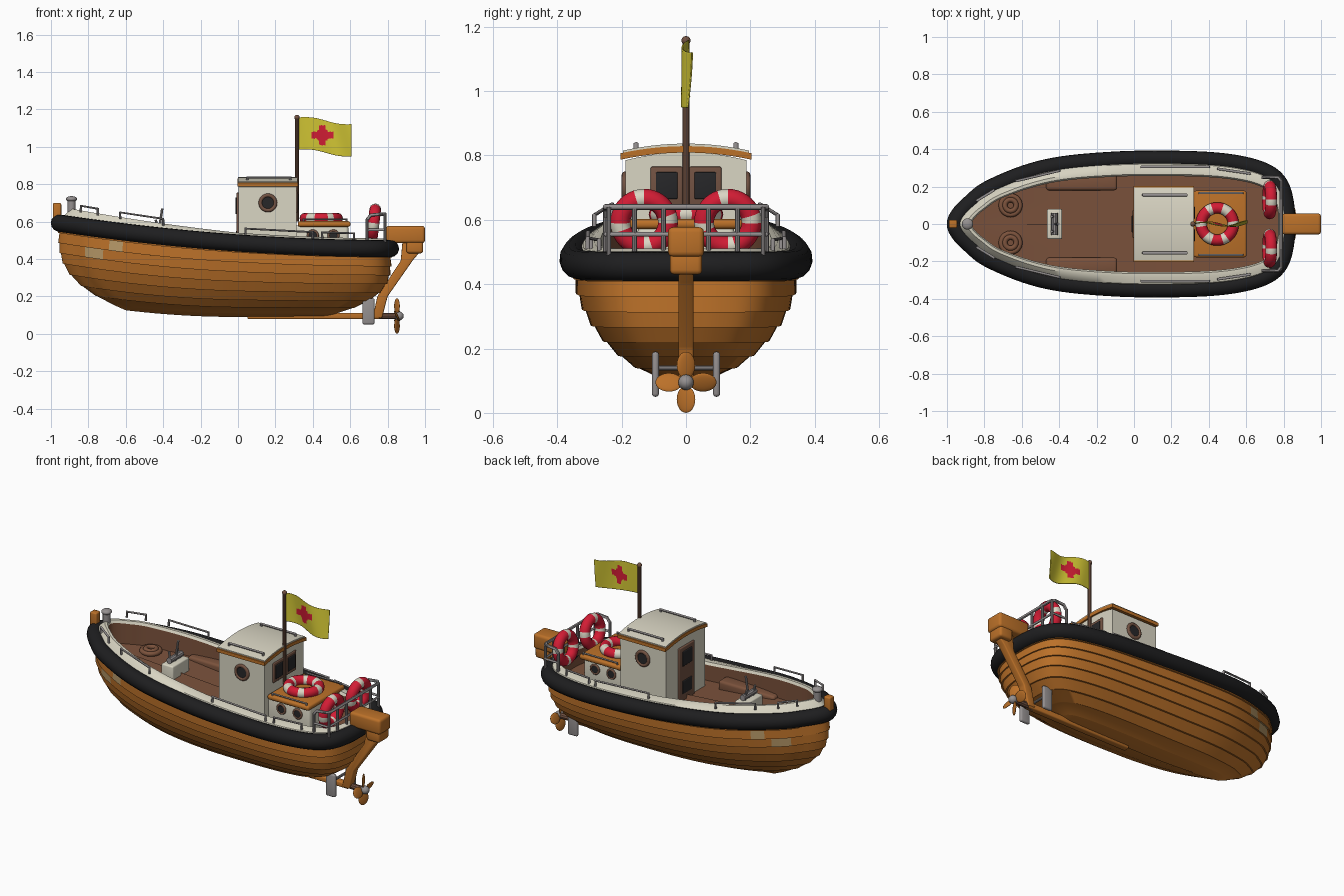
import bpy, bmesh, math
from mathutils import Vector, Matrix

if "Cube" in bpy.data.objects:
    bpy.data.objects.remove(bpy.data.objects["Cube"])


def material(name, r, g, b):
    m = bpy.data.materials.new(name)
    m.use_nodes = True
    m.diffuse_color = (r, g, b, 1)
    m.node_tree.nodes["Principled BSDF"].inputs["Base Color"].default_value = (r, g, b, 1)
    return m


WOOD = material("orange wood", .5, .165, .022)
CREAM = material("cream paint", .7, .67, .55)
BLACK = material("black rubber", .013, .013, .014)
DECK = material("brown deck", .2, .085, .045)
GREY = material("grey metal", .3, .28, .28)
RED = material("red", .65, .012, .035)
YELLOW = material("yellow cloth", .65, .57, .035)
GLASS = material("dark glass", .02, .02, .022)
FRAME = material("brown frame", .17, .085, .055)
PLATE = material("tan plate", .48, .32, .14)
built = []


def finish(name, bm, mats, rule=None, bevel=0):
    """Turn a bmesh into an object, colouring faces by a rule on their centre."""
    if bevel:
        bmesh.ops.bevel(bm, geom=bm.edges[:], offset=bevel, segments=3, profile=.5, affect='EDGES')
    bmesh.ops.recalc_face_normals(bm, faces=bm.faces[:])
    if rule:
        for f in bm.faces:
            f.material_index = rule(f.calc_center_median())
    me = bpy.data.meshes.new(name)
    bm.to_mesh(me)
    bm.free()
    for m in mats:
        me.materials.append(m)
    ob = bpy.data.objects.new(name, me)
    bpy.context.collection.objects.link(ob)
    built.append(ob)
    return ob


def box(name, lo, hi, mat, bevel=.008):
    lo, hi = Vector(lo), Vector(hi)
    bm = bmesh.new()
    bmesh.ops.create_cube(bm, size=1, matrix=Matrix.Translation((lo + hi) / 2) @ Matrix.Diagonal((*(hi - lo), 1)))
    return finish(name, bm, [mat], bevel=bevel)


def loft(name, rings, mats, rule=None, cap_first=False):
    bm = bmesh.new()
    vs = [[bm.verts.new(p) for p in ring] for ring in rings]
    n = len(vs[0])
    for a, b in zip(vs, vs[1:]):
        for i in range(n):
            j = (i + 1) % n
            bm.faces.new((a[i], a[j], b[j], b[i]))
    bm.faces.new(vs[-1])
    if cap_first:
        bm.faces.new(vs[0])
    return finish(name, bm, mats, rule)


def prism(name, pts, axis, a, b, mat, bevel=0):
    """Extrude a flat profile along x or y."""
    place = (lambda p, t: (t, p[0], p[1])) if axis == 'X' else (lambda p, t: (p[0], t, p[1]))
    bm = bmesh.new()
    face = bm.faces.new([bm.verts.new(place(p, a)) for p in pts])
    ext = bmesh.ops.extrude_face_region(bm, geom=[face])
    d = Vector(place((0, 0), b - a))
    bmesh.ops.translate(bm, vec=d, verts=[v for v in ext["geom"] if isinstance(v, bmesh.types.BMVert)])
    return finish(name, bm, [mat], bevel=bevel)


def tube(name, pts, r, mat, cyclic=False, sides=3):
    cu = bpy.data.curves.new(name, 'CURVE')
    cu.dimensions = '3D'
    cu.bevel_depth, cu.bevel_resolution, cu.use_fill_caps = r, sides, True
    sp = cu.splines.new('POLY')
    sp.points.add(len(pts) - 1)
    for p, co in zip(sp.points, pts):
        p.co = (*co, 1)
    sp.use_cyclic_u = cyclic
    tmp = bpy.data.objects.new(name + " path", cu)
    bpy.context.collection.objects.link(tmp)
    me = bpy.data.meshes.new_from_object(tmp.evaluated_get(bpy.context.evaluated_depsgraph_get()))
    bpy.data.objects.remove(tmp)
    me.materials.clear()
    me.materials.append(mat)
    ob = bpy.data.objects.new(name, me)
    bpy.context.collection.objects.link(ob)
    built.append(ob)


def torus(name, loc, R, r, mats, axis='Z', tilt=0, rule=None):
    rot = {'Z': Matrix(), 'X': Matrix.Rotation(math.pi / 2, 4, 'Y'), 'Y': Matrix.Rotation(math.pi / 2, 4, 'X')}[axis]
    rings = [[((R + r * math.cos(t)) * math.cos(a), (R + r * math.cos(t)) * math.sin(a), r * math.sin(t))
              for a in (math.tau * i / 40 for i in range(40))] for t in (math.tau * k / 12 for k in range(13))]
    ob = loft(name, rings, mats, rule)
    bm = bmesh.new()
    bm.from_mesh(ob.data)
    bmesh.ops.delete(bm, geom=[f for f in bm.faces if len(f.verts) > 4], context='FACES_ONLY')
    bmesh.ops.remove_doubles(bm, verts=bm.verts[:], dist=1e-4)
    bmesh.ops.recalc_face_normals(bm, faces=bm.faces[:])
    bmesh.ops.transform(bm, matrix=Matrix.Translation(loc) @ Matrix.Rotation(tilt, 4, 'Y') @ rot, verts=bm.verts[:])
    bm.to_mesh(ob.data)
    bm.free()


def blob(name, loc, scale, mat, rot=Matrix()):
    bm = bmesh.new()
    bmesh.ops.create_uvsphere(bm, u_segments=20, v_segments=12, radius=1,
                              matrix=Matrix.Translation(loc) @ rot @ Matrix.Diagonal((*scale, 1)))
    return finish(name, bm, [mat])


# Plan outline of the boat, bow at -x
key = [(-.955, 0), (-.93, .055), (-.87, .115), (-.78, .185), (-.58, .27), (-.38, .317), (-.1, .342), (.15, .347),
       (.4, .34), (.58, .317), (.71, .275), (.78, .21), (.81, .11), (.815, 0)]
ext = [(key[1][0], -key[1][1])] + key + [(key[-2][0], -key[-2][1])]
half = []
for p0, p1, p2, p3 in zip(ext, ext[1:], ext[2:], ext[3:]):
    for t in (k / 6 for k in range(6)):
        half.append(tuple(.5 * (2 * b + (c - a) * t + (2 * a - 5 * b + 4 * c - d) * t * t
                                + (3 * b - a - 3 * c + d) * t ** 3) for a, b, c, d in zip(p0, p1, p2, p3)))
outline = half + [key[-1]] + [(x, -y) for x, y in half[:0:-1]]
MID = -.07


def sheer(x):
    return .455 + .042 * (.85 - x) ** 2


def rim(x):
    return sheer(x) + .055 + .035 * max(0, -x)


# Lapped plank hull
def hull_ring(f, lap):
    s, sx, ring = max(.015, (1 - f * f) ** .6 + lap), 1 - .4 * f ** 4 + lap * .3, []
    for x, y in outline:
        nx = MID + (x - MID) * sx
        keel = .09 + .1 * min(0, nx) ** 2
        ring.append((nx, y * s, sheer(nx) * (1 - f) + keel * f))
    return ring


steps = [0, .13, .26, .39, .52, .65, .77, .87, .95, 1]
rings = []
for k, (f0, f1) in enumerate(zip(steps, steps[1:])):
    rings += [hull_ring(f0, 0), hull_ring(f1, .03 if k < 7 else 0)]
loft("hull", rings, [WOOD, PLATE], lambda c: int(-.82 < c.x < -.63 and .425 < c.z < .475 and abs(c.y) > .1))
tube("rubber_fender", [(x, y, sheer(x)) for x, y in outline], .046, BLACK, True, 5)


# Bulwark, inner wall and deck
def inset_ring(d, height):
    ring = []
    for x, y in outline:
        nx = MID + (x - MID) * (1 - d * (1 if x < MID else .5))
        ring.append((nx, y * (1 - 2.6 * d), height(nx)))
    return ring


loft("bulwark", [inset_ring(0, sheer), inset_ring(.03, lambda x: sheer(x) + .045), inset_ring(.07, rim),
                 inset_ring(.09, rim), inset_ring(.1, lambda x: rim(x) - .015)], [CREAM])
bulwark = built[-1].data
bm = bmesh.new()
bm.from_mesh(bulwark)
bmesh.ops.delete(bm, geom=[f for f in bm.faces if len(f.verts) > 4], context='FACES_ONLY')
bm.to_mesh(bulwark)
bm.free()
inner = [inset_ring(.1, lambda x: rim(x) - .015), inset_ring(.1, lambda x: sheer(x) - .055)]
loft("deck", inner + [[(x, y * k, z) for x, y, z in inner[1]] for k in (.6, .02)], [DECK])

# Bow fittings
box("stem_head", (-.99, -.022, .6), (-.945, .022, .7), WOOD)
tube("bow_bollard", [(-.89, 0, .6), (-.89, 0, .72)], .022, GREY, sides=5)
blob("bollard_cap", (-.89, 0, .72), (.03, .03, .016), GREY)

# Wheelhouse with arched roof
def arch(w, base, side, crown, low=None):
    top = [(w * math.cos(a), side + crown * (1 - math.cos(a) ** 2)) for a in (math.pi * k / 16 for k in range(17))]
    return top + ([(-w, base), (w, base)] if low is None else [(y, z - low) for y, z in top[::-1]])


prism("wheelhouse", arch(.188, .4, .785, .025), 'X', .003, .312, CREAM)
prism("roof_trim", arch(.203, 0, .807, .022, .02), 'X', -.004, .322, WOOD)
prism("roof", arch(.196, 0, .815, .022, .012), 'X', 0, .318, CREAM)


def porthole(name, x, y, z, r):
    tube(name + "_glass", [(x, y * .97, z), (x, y + math.copysign(.004, y), z)], r, GLASS, sides=5)
    torus(name + "_ring", (x, y, z), r, r * .25, [FRAME], 'Y')


for side, s in (("left", 1), ("right", -1)):
    porthole("cabin_porthole_" + side, .16, .19 * s, .7, .04)
    box("window_frame_" + side, (.308, .06 * s - .05, .645), (.32, .06 * s + .05, .765), FRAME, .005)
    box("window_glass_" + side, (.316, .06 * s - .034, .665), (.325, .06 * s + .034, .748), GLASS, .004)
    y = .155 * s
    tube("roof_rail_" + side, [(.05, y, .815), (.05, y, .836), (.28, y, .836), (.28, y, .815)], .008, GREY)
    for i, x in enumerate((.4, .51)):
        porthole("hatch_porthole_%s_%d" % (side, i), x, .152 * s, .525, .026)
    tube("hatch_rail_" + side, [(.35, .165 * s, .595), (.35, .165 * s, .612), (.58, .165 * s, .612),
                                (.58, .165 * s, .595)], .006, GREY)
    # Bulwark hand rails
    for part, a, b in (("bow", (-.84, .125), (-.75, .18)), ("fore", (-.63, .23), (-.4, .285)),
                       ("mid", (.04, .305), (.4, .305)), ("aft", (.45, .295), (.62, .27))):
        pts = [(x, v * s, rim(x) + h) for (x, v), h in ((a, -.01), (a, .025), (b, .025), (b, -.01))]
        tube("hand_rail_%s_%s" % (part, side), pts, .007, GREY)
    # Benches and coiled ropes
    box("bench_" + side, (-.47, min(.18 * s, .265 * s), .42), (-.09, max(.18 * s, .265 * s), .49), DECK, .015)
    for i, R in enumerate((.05, .03)):
        torus("rope_coil_%s_%d" % (side, i), (-.66, .1 * s, .505 + .008 * i), R, .014, [DECK])
    # Stern life rings
    torus("stern_life_ring_" + side, (.725, .13 * s, .592), .074, .031, [RED, CREAM], 'X', .12,
          lambda c: int(math.atan2(c.y, c.x) % (math.pi / 2) < .35))
    # Rudder fins
    box("rudder_" + side, (.665, .095 * s - .011, .05), (.73, .095 * s + .011, .19), GREY, .01)
tube("rudder_rod", [(.7, -.095, .14), (.7, .095, .14)], .008, GREY)

# Door on the forward wall
box("door", (-.008, -.075, .42), (.01, .075, .755), FRAME, .005)
box("door_window", (-.013, -.045, .64), (.005, .045, .73), GLASS, .004)
box("door_panel", (-.012, -.045, .47), (.005, .045, .55), GLASS, .004)

# Engine hatch with life ring on top
box("engine_hatch", (.3, -.15, .4), (.59, .15, .58), CREAM, .015)
box("hatch_lid", (.32, -.178, .572), (.602, .178, .602), WOOD, .012)
torus("hatch_life_ring", (.445, 0, .617), .086, .03, [RED, CREAM],
      rule=lambda c: int((math.atan2(c.y, c.x) + .2) % (math.pi / 3) < .38))

# Stern rail
tube("stern_rail_top", [(.69, .25, .48), (.69, .25, .61), (.71, .25, .635), (.77, .25, .64), (.787, .23, .64),
                        (.787, -.23, .64), (.77, -.25, .64), (.71, -.25, .635), (.69, -.25, .61), (.69, -.25, .48)], .009, GREY)
tube("stern_rail_middle", [(.69, .25, .555), (.78, .25, .555), (.787, .23, .555), (.787, -.23, .555),
                           (.78, -.25, .555), (.69, -.25, .555)], .007, GREY)
for i, y in enumerate((-.24, -.16, -.07, .07, .16, .24)):
    tube("stern_rail_post_%d" % i, [(.785, y, .47), (.785, y, .64)], .008, GREY)

# Deck winch
box("winch_base", (-.465, -.08, .42), (-.385, .08, .545), CREAM)
tube("winch_drum", [(-.425, -.06, .565), (-.425, .06, .565)], .018, GREY)
for i, (x, y, z) in enumerate(((-.405, 0, .67), (-.44, .04, .61), (-.44, -.04, .61))):
    tube("winch_lever_%d" % i, [(-.425, y, .54), (x, y, z)], .007, GREY)

# Mast and waving flag
tube("mast", [(.315, 0, .6), (.315, 0, 1.155)], .011, FRAME)
blob("mast_ball", (.315, 0, 1.157), (.014, .014, .014), FRAME)
bm = bmesh.new()
bmesh.ops.create_grid(bm, x_segments=56, y_segments=40, size=.5)
for v in bm.verts:
    u, w = v.co.x + .5, v.co.y + .5
    v.co = (.32 + .288 * u, .018 * math.sin(6.5 * u + 1.2 * w) * u ** .5,
            .985 + .172 * w - .034 * u + .008 * math.sin(6 * u))


def emblem(c):
    a, b = abs(c.x - .452), abs(c.z - 1.062)
    return int((a < .018 and b < .053) or (b < .018 and a < .058) or a * a + b * b < .036 ** 2)


flag = finish("flag", bm, [YELLOW, RED], emblem)
flag.modifiers.new("cloth thickness", 'SOLIDIFY').thickness = .004

# Stern drive, shaft and propeller
box("motor_housing", (.79, -.056, .485), (1, .056, .577), WOOD, .016)
box("motor_collar", (.9, -.05, .43), (.99, .05, .5), WOOD, .014)
prism("drive_leg", [(.88, .5), (.98, .5), (.985, .45), (.94, .4), (.8, .2), (.77, .085), (.72, .085), (.745, .2),
                    (.87, .39)], 'Y', -.024, .024, WOOD, .007)
box("keel", (.05, -.02, .078), (.76, .02, .112), WOOD)
tube("propeller_shaft", [(.72, 0, .095), (.86, 0, .095)], .018, FRAME)
blob("propeller_hub", (.86, 0, .095), (.026, .024, .024), GREY)
for i in range(4):
    turn = Matrix.Rotation(math.pi / 2 * i, 4, 'X')
    blob("propeller_blade_%d" % i, Vector((.85, 0, .095)) + turn @ Vector((0, 0, .053)), (.007, .032, .042), WOOD,
         turn @ Matrix.Rotation(.45, 4, 'Z'))

# Smooth shading with sharp edges kept
bpy.ops.object.select_all(action='DESELECT')
for ob in built:
    ob.select_set(True)
bpy.context.view_layer.objects.active = built[0]
bpy.ops.object.shade_smooth_by_angle(angle=math.radians(35))
